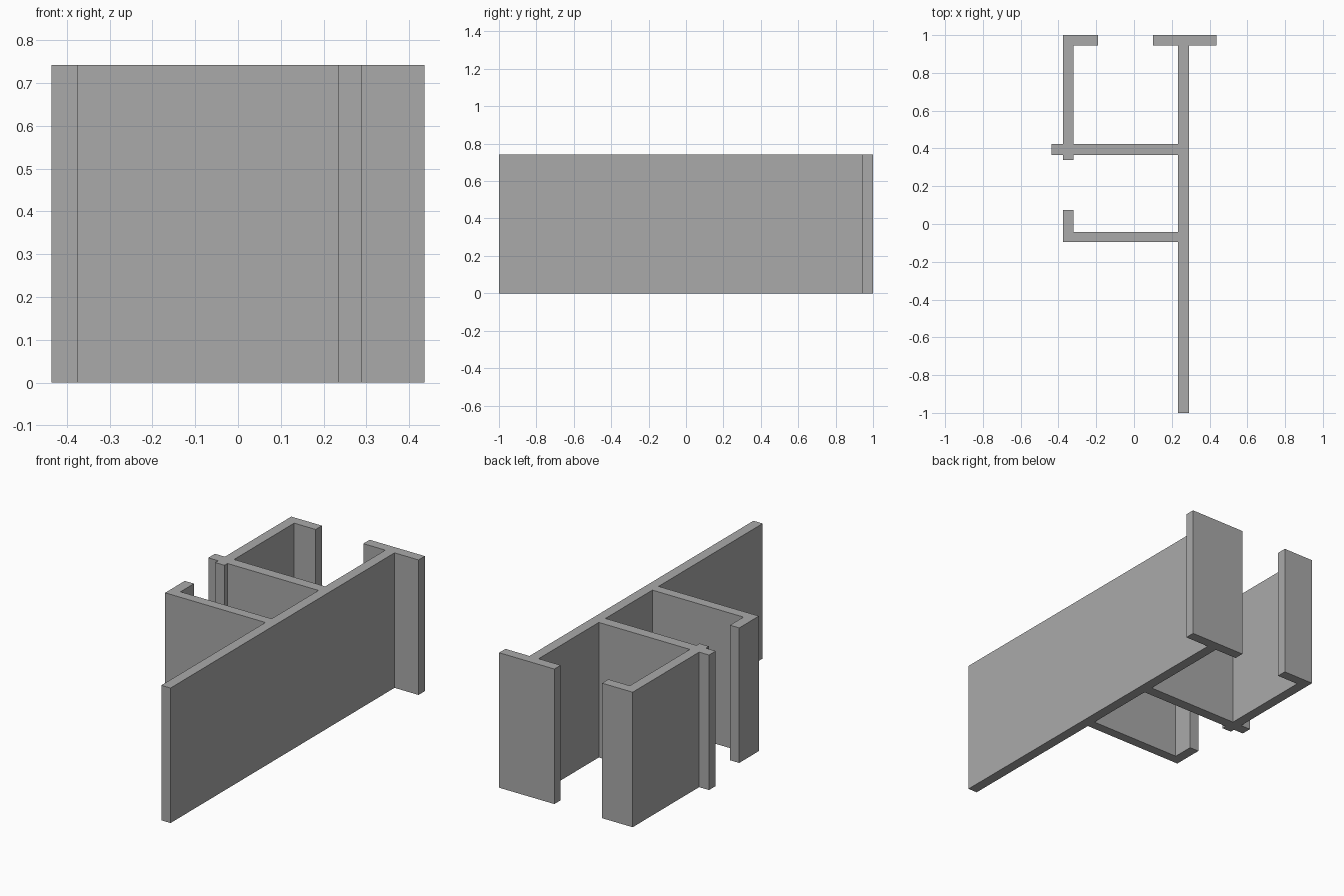
import bpy
import bmesh

cube = bpy.data.objects.get("Cube")
if cube:
    bpy.data.objects.remove(cube, do_unlink=True)

HEIGHT = 0.742
edge = 0.436                          # half width of the whole section
web_in, web_out = 0.234, 0.29         # long main wall
hook_out, hook_in = -0.376, -0.32     # side walls opposite the main wall
back, flange = 1.0, 0.945             # rear flanges
flange_end, hook_end = 0.1, -0.19     # free ends of the rear flanges
rib_back, rib_front = 0.423, 0.365    # upper cross rib
tail = 0.339                          # short tail below the upper rib
shelf_back, shelf_front = -0.042, -0.096   # lower cross rib
lip = 0.075                           # turned-up lip of the lower rib

# Cross-section, counter-clockwise
main_wall = [(web_in, -back), (web_out, -back), (web_out, flange)]
rear_flange = [(edge, flange), (edge, back), (flange_end, back),
               (flange_end, flange), (web_in, flange)]
hook = [(web_in, rib_back), (hook_in, rib_back), (hook_in, flange),
        (hook_end, flange), (hook_end, back), (hook_out, back)]
rib_stub = [(hook_out, rib_back), (-edge, rib_back), (-edge, rib_front),
            (hook_out, rib_front), (hook_out, tail), (hook_in, tail),
            (hook_in, rib_front), (web_in, rib_front)]
lower_rib = [(web_in, shelf_back), (hook_in, shelf_back), (hook_in, lip),
             (hook_out, lip), (hook_out, shelf_front), (web_in, shelf_front)]
section = main_wall + rear_flange + hook + rib_stub + lower_rib

# Single colour
grey = bpy.data.materials.new("plain grey")
grey.use_nodes = True
colour = (0.4, 0.4, 0.4, 1)
grey.diffuse_color = colour
grey.node_tree.nodes["Principled BSDF"].inputs["Base Color"].default_value = colour

# Extrude the section upward into a solid bar
bm = bmesh.new()
base = bm.faces.new([bm.verts.new((x, y, 0)) for x, y in section])
result = bmesh.ops.extrude_face_region(bm, geom=[base], use_keep_orig=True)
top = [v for v in result["geom"] if isinstance(v, bmesh.types.BMVert)]
bmesh.ops.translate(bm, verts=top, vec=(0, 0, HEIGHT))
bmesh.ops.recalc_face_normals(bm, faces=bm.faces[:])

mesh = bpy.data.meshes.new("extruded_profile")
bm.to_mesh(mesh)
bm.free()
mesh.materials.append(grey)
profile = bpy.data.objects.new("extruded_profile", mesh)
bpy.context.collection.objects.link(profile)
